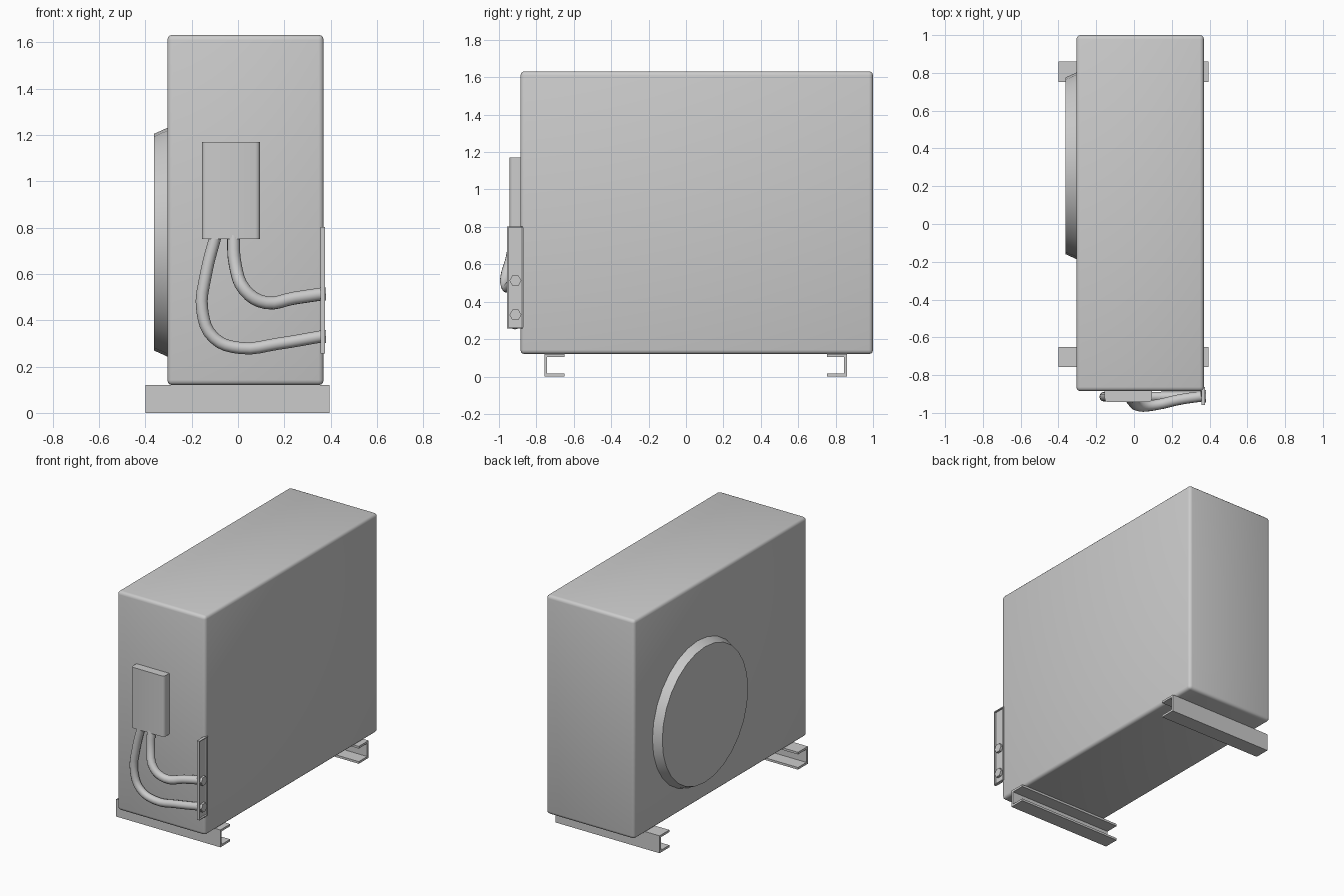
import bpy
import bmesh
import math
from mathutils import Matrix, Vector

default = bpy.data.objects.get("Cube")
if default:
    bpy.data.objects.remove(default, do_unlink=True)

# Single painted-metal colour
grey = bpy.data.materials.new("light_grey")
grey.use_nodes = True
colour = (0.6, 0.6, 0.6, 1)
grey.diffuse_color = colour
grey.node_tree.nodes["Principled BSDF"].inputs["Base Color"].default_value = colour


def finish(obj, smooth=True):
    if not obj.data.materials:
        obj.data.materials.append(grey)
    bpy.ops.object.select_all(action="DESELECT")
    obj.select_set(True)
    bpy.context.view_layer.objects.active = obj
    if smooth:
        bpy.ops.object.shade_smooth_by_angle(angle=math.radians(35))
    return obj


def from_bmesh(name, bm, smooth=True):
    bmesh.ops.recalc_face_normals(bm, faces=bm.faces)
    mesh = bpy.data.meshes.new(name)
    bm.to_mesh(mesh)
    bm.free()
    obj = bpy.data.objects.new(name, mesh)
    bpy.context.collection.objects.link(obj)
    return finish(obj, smooth)


def box(name, low, high, bevel=0, pick=lambda edge: True):
    """Box between two corners, with the picked edges rounded."""
    low, high = Vector(low), Vector(high)
    bm = bmesh.new()
    bmesh.ops.create_cube(bm, size=1, matrix=Matrix.Translation((low + high) / 2)
                          @ Matrix.Diagonal((*(high - low), 1)))
    if bevel:
        edges = [e for e in bm.edges if pick(e)]
        bmesh.ops.bevel(bm, geom=edges, offset=bevel, segments=3,
                        profile=0.5, affect="EDGES")
    return from_bmesh(name, bm, bevel > 0)


def extrude_profile(name, points, direction):
    bm = bmesh.new()
    face = bm.faces.new([bm.verts.new(p) for p in points])
    result = bmesh.ops.extrude_face_region(bm, geom=[face], use_keep_orig=True)
    verts = [g for g in result["geom"] if isinstance(g, bmesh.types.BMVert)]
    bmesh.ops.translate(bm, verts=verts, vec=direction)
    return from_bmesh(name, bm, False)


def disc(name, centre, r_low, r_high, depth, sides):
    """Frustum whose axis is x; r_low is the radius at the -x end."""
    bm = bmesh.new()
    bmesh.ops.create_cone(bm, cap_ends=True, segments=sides, radius1=r_low,
                          radius2=r_high, depth=depth,
                          matrix=Matrix.Translation(centre) @ Matrix.Rotation(math.pi / 2, 4, "Y"))
    return from_bmesh(name, bm)


def pipe(name, points, radius):
    curve = bpy.data.curves.new(name, "CURVE")
    curve.dimensions = "3D"
    curve.bevel_depth = radius
    curve.bevel_resolution = 4
    curve.resolution_u = 4
    curve.use_fill_caps = True
    spline = curve.splines.new("BEZIER")
    spline.bezier_points.add(len(points) - 1)
    for knot, co in zip(spline.bezier_points, points):
        knot.co = co
        knot.handle_left_type = knot.handle_right_type = "AUTO"
    obj = bpy.data.objects.new(name, curve)
    bpy.context.collection.objects.link(obj)
    curve.materials.append(grey)
    finish(obj, False)
    bpy.ops.object.convert(target="MESH")
    finish(bpy.context.object)


# Cabinet with rounded edges
box("cabinet", (-0.305, -0.885, 0.12), (0.37, 1.0, 1.632), 0.022)

# Fan cover, tapering outwards on the right side
disc("fan_cover", (-0.332, 0.308, 0.737), 0.468, 0.495, 0.06, 28)

# Foot rails: C channels opening towards the middle
for name, outer, inward in (("front_foot_rail", -0.757, 1), ("back_foot_rail", 0.86, -1)):
    width, height, wall = 0.107, 0.12, 0.015
    shape = [(0, 0), (width, 0), (width, wall), (wall, wall),
             (wall, height - wall), (width, height - wall), (width, height), (0, height)]
    extrude_profile(name, [(-0.4, outer + inward * y, z) for y, z in shape], (0.795, 0, 0))

# Wiring cover with rounded outer vertical edges
box("wiring_cover", (-0.155, -0.943, 0.75), (0.095, -0.88, 1.17), 0.02,
    lambda e: all(v.co.y < -0.9 for v in e.verts)
    and abs(e.verts[0].co.z - e.verts[1].co.z) > 0.1)

# Valve bracket: thin plate with a raised rim
box("valve_plate", (0.357, -0.957, 0.257), (0.364, -0.863, 0.803))
for name, y in (("bracket_front_rim", -0.957), ("bracket_back_rim", -0.871)):
    box(name, (0.357, y, 0.257), (0.376, y + 0.008, 0.803))
for name, z in (("bracket_bottom_rim", 0.257), ("bracket_top_rim", 0.797)):
    box(name, (0.357, -0.957, z), (0.376, -0.863, z + 0.006))

# Hexagonal valve nuts
for name, z in (("upper_valve_nut", 0.513), ("lower_valve_nut", 0.33)):
    disc(name, (0.369, -0.912, z), 0.032, 0.032, 0.024, 6)

# Refrigerant pipes from the wiring cover to the valves
pipe("short_pipe", [(-0.02, -0.915, 0.77), (-0.012, -0.935, 0.64), (0.03, -0.965, 0.53),
                    (0.12, -0.957, 0.476), (0.24, -0.93, 0.495), (0.36, -0.912, 0.513)], 0.028)
pipe("long_pipe", [(-0.095, -0.914, 0.77), (-0.138, -0.914, 0.6), (-0.154, -0.914, 0.44),
                   (-0.105, -0.914, 0.325), (0.01, -0.914, 0.28),
                   (0.17, -0.914, 0.298), (0.36, -0.912, 0.33)], 0.026)
